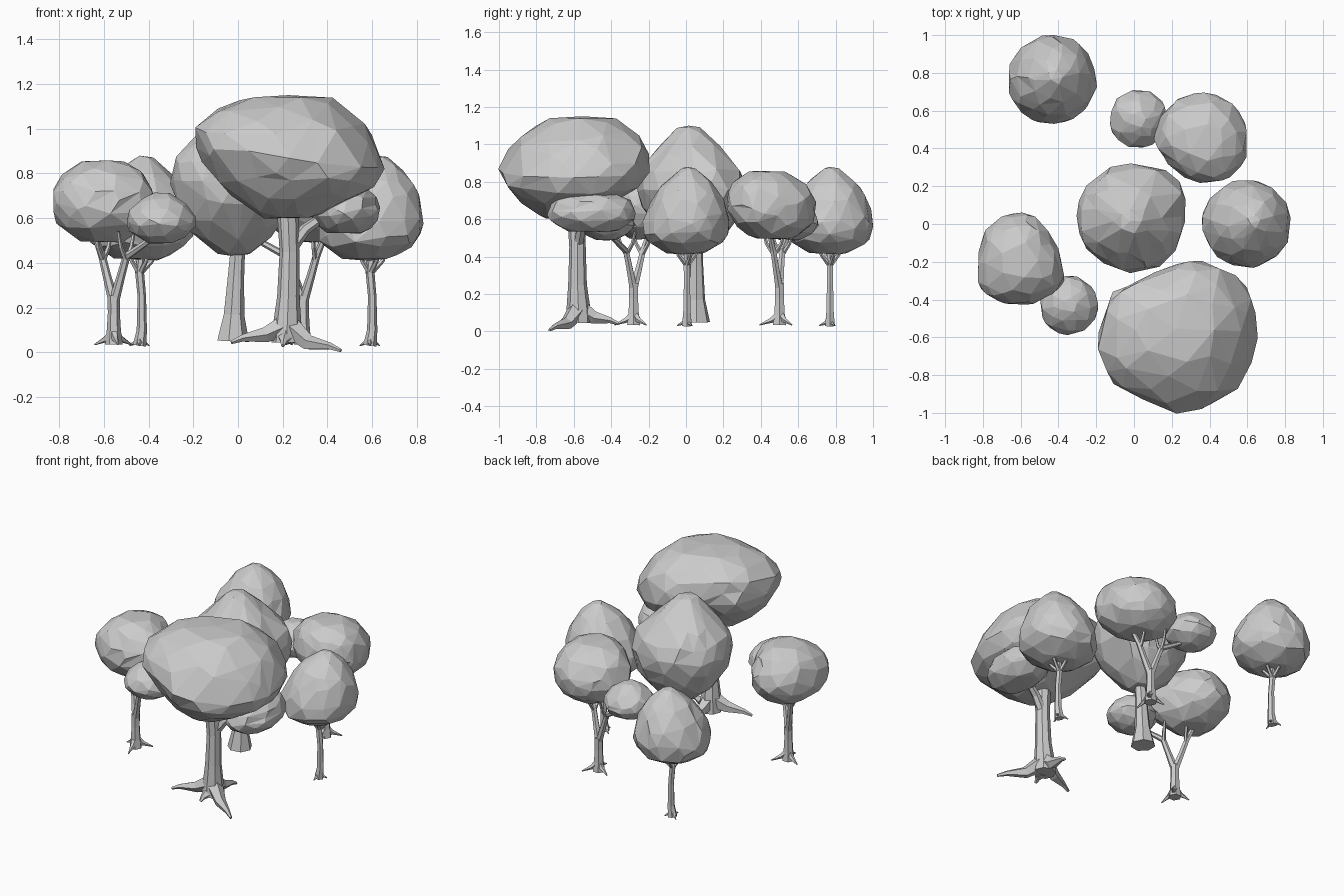
import bpy, bmesh, math, random
from mathutils import Vector

if "Cube" in bpy.data.objects:
    bpy.data.objects.remove(bpy.data.objects["Cube"], do_unlink=True)

random.seed(4)

# One plain material for everything
grey = bpy.data.materials.new("plain_grey")
grey.use_nodes = True
COLOUR = (0.6, 0.6, 0.6, 1)
grey.diffuse_color = COLOUR
grey.node_tree.nodes["Principled BSDF"].inputs["Base Color"].default_value = COLOUR


def finish(bm, name):
    bmesh.ops.recalc_face_normals(bm, faces=bm.faces)
    mesh = bpy.data.meshes.new(name)
    bm.to_mesh(mesh)
    bm.free()
    mesh.materials.append(grey)
    obj = bpy.data.objects.new(name, mesh)
    bpy.context.collection.objects.link(obj)
    return obj


def sample(values, f):
    """Linear lookup in a list, f from 0 to 1."""
    f = min(max(f, 0), 1) * (len(values) - 1)
    i = min(int(f), len(values) - 2)
    return values[i] + (values[i + 1] - values[i]) * (f - i)


def crown(name, centre, low, high, footprint, profile, tilt=0, lean=(0, 0), stretch=(1, 1), keep=0.5):
    """Faceted foliage: a sphere bent to a footprint (radius by angle) and a profile (radius by height)."""
    bm = bmesh.new()
    bmesh.ops.create_icosphere(bm, subdivisions=3, radius=1)
    mid, half = (low + high) / 2, (high - low) / 2
    for v in bm.verts:
        flat = Vector((v.co.x, v.co.y))
        t = v.co.z
        turn = math.atan2(flat.y, flat.x) % math.tau
        reach = sample(footprint + footprint[:1], turn / math.tau)
        reach *= sample(profile, (t + 1) / 2) * random.uniform(0.96, 1.04)
        if flat.length > 0.01:
            flat = flat.normalized() * reach
        z = mid + half * t + random.uniform(-0.05, 0.05) * half * (1 - abs(t))
        v.co = (centre[0] + flat.x * stretch[0] + lean[0] * t,
                centre[1] + flat.y * stretch[1] + lean[1] * t,
                z + tilt * flat.x * (1 - t * t))
    obj = finish(bm, name)
    mod = obj.modifiers.new("facets", "DECIMATE")
    mod.ratio = keep


def tube(bm, path, radii, sides=6):
    """Tapered tube along a path."""
    pts = [Vector(p) for p in path]
    rings = []
    for i, (p, r) in enumerate(zip(pts, radii)):
        along = (pts[min(i + 1, len(pts) - 1)] - pts[max(i - 1, 0)]).normalized()
        turn = Vector((0, 0, 1)).rotation_difference(along)
        rings.append([bm.verts.new(p + turn @ Vector((r * math.cos(a), r * math.sin(a), 0)))
                      for a in (math.tau * k / sides for k in range(sides))])
    for a, b in zip(rings, rings[1:]):
        for k in range(sides):
            n = (k + 1) % sides
            bm.faces.new((a[k], a[n], b[n], b[k]))
    bm.faces.new(rings[0][::-1])
    bm.faces.new(rings[-1])


def root(bm, base, tip, height, thick):
    """Root sloping from the trunk down to a tip."""
    a, b = Vector(base), Vector(tip)
    start = Vector((a.x, a.y, a.z + height))
    knee = a.lerp(b, 0.4)
    knee.z = b.z + height * 0.42
    near = a.lerp(b, 0.8)
    near.z = b.z + thick * 0.35
    tube(bm, [start, knee, near, b], [thick, thick * 0.65, thick * 0.3, thick * 0.15], 5)


def small_roots(bm, base, spread, thick, start):
    for k in range(3):
        a = start + k * math.tau / 3
        s = spread * random.uniform(0.85, 1.1)
        tip = (base[0] + s * math.cos(a), base[1] + s * math.sin(a), base[2])
        root(bm, base, tip, spread * 0.6, thick)


# Shared foliage profiles, bottom to top
ROUND = [0.35, 0.8, 1, 1, 0.9, 0.65, 0.25]
POINTED = [0.4, 0.93, 1, 0.92, 0.78, 0.53, 0.12]
BROAD = [0.42, 0.8, 0.98, 1, 0.95, 0.8, 0.4]

# Great tree at the front
crown("great_crown", (0.225, -0.605), 0.595, 1.15,
      [0.42, 0.46, 0.45, 0.38, 0.36, 0.42, 0.42, 0.42, 0.36, 0.39, 0.41, 0.41],
      [0.25, 0.6, 0.88, 1, 0.96, 0.78, 0.42], tilt=-0.14, lean=(0, 0.05), keep=0.55)
crown("great_lower_crown", (0.48, -0.505), 0.53, 0.735, [0.235],
      [0.5, 0.8, 0.95, 1, 0.95, 0.9, 0.6], stretch=(0.66, 1), keep=0.35)
bm = bmesh.new()
base = (0.22, -0.575, 0.045)
tube(bm, [base, (0.22, -0.575, 0.12), (0.225, -0.58, 0.25), (0.23, -0.58, 0.45), (0.22, -0.59, 0.7)],
     [0.07, 0.064, 0.05, 0.044, 0.05], 8)
tube(bm, [(0.24, -0.575, 0.47), (0.3, -0.56, 0.55), (0.4, -0.53, 0.62)], [0.03, 0.026, 0.02])
for tip in [(-0.03, -0.65, 0.045), (0.46, -0.73, 0.008), (0.24, -0.36, 0.04), (0.2, -0.68, 0.03)]:
    root(bm, base, tip, 0.08, 0.055)
finish(bm, "great_trunk")

# Tall tree in the middle
crown("middle_crown", (-0.02, 0.035), 0.43, 1.1,
      [0.29, 0.33, 0.31, 0.28, 0.28, 0.28, 0.28, 0.29, 0.28, 0.3, 0.29, 0.3],
      [0.22, 0.68, 0.92, 1, 0.9, 0.55, 0.18], lean=(0, -0.02), keep=0.55)
bm = bmesh.new()
tube(bm, [(-0.025, 0.055, 0.05), (-0.02, 0.055, 0.17), (-0.01, 0.055, 0.35), (0, 0.055, 0.5)],
     [0.075, 0.048, 0.038, 0.033], 7)
finish(bm, "middle_trunk")

# Two slim trees with pointed crowns
for side, x, y, foot, dx in (("right", 0.605, 0.005, 0.6, 0.03), ("back", -0.43, 0.77, -0.43, 0.01)):
    crown(side + "_pointed_crown", (x, y), 0.41, 0.88, [0.237], POINTED, lean=(dx, 0.01))
    bm = bmesh.new()
    base = (foot - 0.01, y, 0.03)
    tube(bm, [base, (foot, y, 0.1), (foot, y, 0.25), (foot - 0.01, y, 0.36), (foot, y, 0.48)],
         [0.03, 0.023, 0.019, 0.02, 0.014])
    for k in range(4):
        a = 0.4 + k * math.tau / 4
        c, s = math.cos(a), math.sin(a)
        tube(bm, [(foot - 0.01, y, 0.35), (foot + 0.05 * c, y + 0.05 * s, 0.41),
                  (foot + 0.07 * c, y + 0.07 * s, 0.47)], [0.013, 0.01, 0.008], 5)
    small_roots(bm, base, 0.055, 0.018, 0.5)
    finish(bm, side + "_slim_trunk")

# Two forked trees, each with a broad crown and a small one
forked = (
    ("left", (-0.605, -0.195), [0.22, 0.2, 0.24, 0.25, 0.25, 0.23, 0.22, 0.25, 0.25, 0.23, 0.23, 0.26],
     (0, 0), (-0.345, -0.43), (-0.555, -0.28, 0.035), (-0.65, -0.19)),
    ("rear", (0.36, 0.45), [0.24, 0.24, 0.25, 0.24, 0.24, 0.25, 0.25, 0.22, 0.21, 0.24, 0.24, 0.26],
     (0, -0.02), (0.025, 0.555), (0.29, 0.5, 0.035), (0.4, 0.44)),
)
for side, big, footprint, lean, small, base, limb_end in forked:
    crown(side + "_broad_crown", big, 0.49, 0.86, footprint, BROAD, lean=lean)
    crown(side + "_small_crown", small, 0.485, 0.715, [0.152], ROUND, keep=0.4)
    foot, top, far = Vector(base), Vector((*limb_end, 0.55)), Vector((*small, 0.54))
    up = Vector((0, 0, 1))
    fork = foot + up * 0.19

    def toward(target, f, z):
        p = foot.lerp(target, f)
        return Vector((p.x, p.y, z))

    bm = bmesh.new()
    tube(bm, [foot, foot + up * 0.06, foot + up * 0.14, fork + up * 0.03], [0.04, 0.032, 0.027, 0.028])
    # Limbs into the broad crown and the small crown
    tube(bm, [fork, toward(top, 0.32, 0.34), toward(top, 0.55, 0.43), top], [0.024, 0.019, 0.017, 0.012])
    tube(bm, [fork, toward(far, 0.15, 0.34), toward(far, 0.27, 0.43), toward(far, 0.65, 0.485), far],
         [0.024, 0.019, 0.018, 0.014, 0.01])
    # Twigs
    across = (far - foot).cross(up).normalized()
    for limb, f in ((top, 0.5), (far, 0.26)):
        for s in (-1, 1):
            p = toward(limb, f, 0.41)
            tube(bm, [p, p + across * s * 0.04 + up * 0.06, p + across * s * 0.06 + up * 0.13],
                 [0.013, 0.01, 0.007], 5)
    small_roots(bm, base, 0.1, 0.024, 0.7)
    finish(bm, side + "_forked_trunk")
